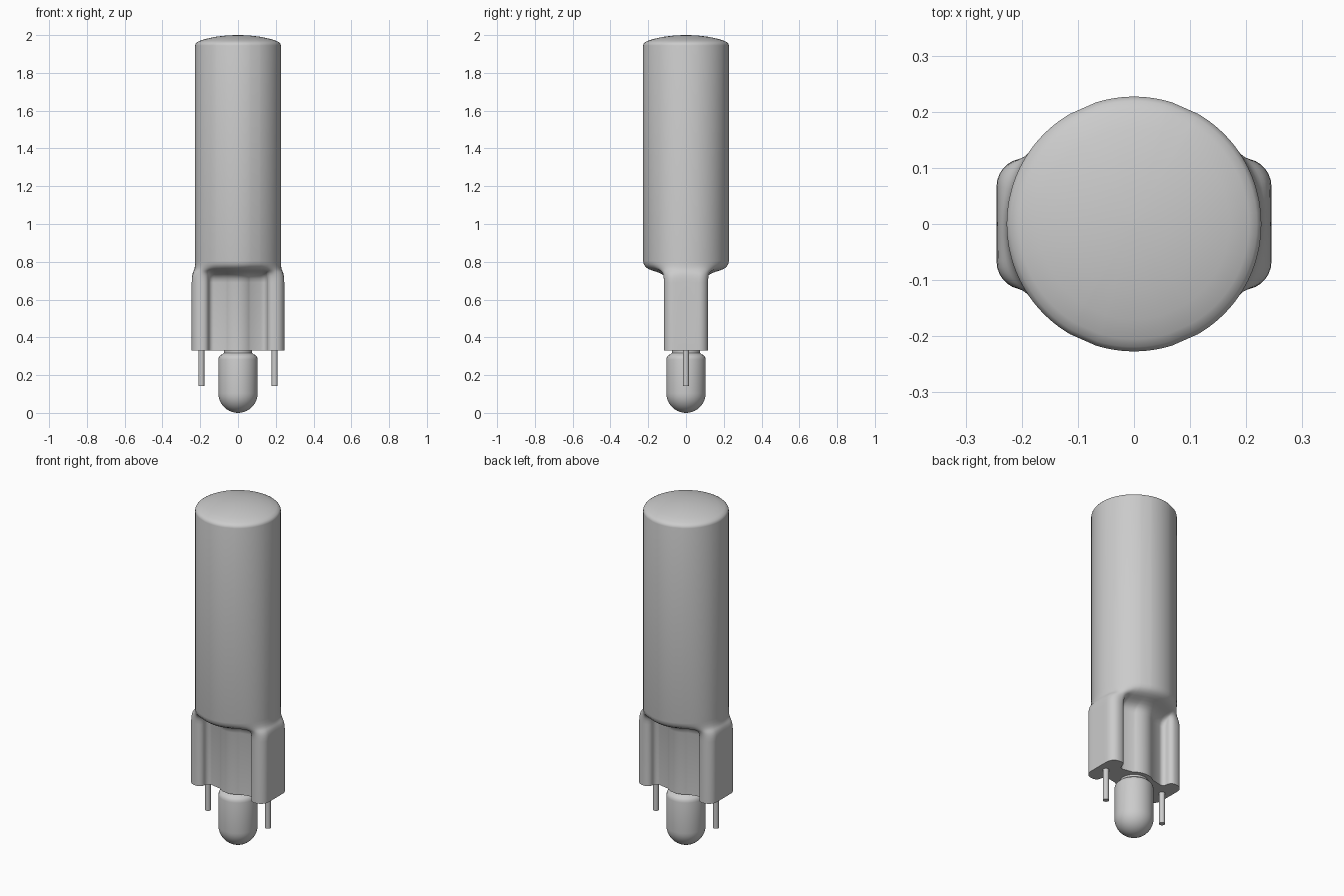
import bpy, bmesh, math
from mathutils import Vector

if "Cube" in bpy.data.objects:
    bpy.data.objects.remove(bpy.data.objects["Cube"], do_unlink=True)

grey = bpy.data.materials.new("light grey")
grey.use_nodes = True
COLOUR = (0.6, 0.6, 0.6, 1)
grey.diffuse_color = COLOUR
grey.node_tree.nodes["Principled BSDF"].inputs["Base Color"].default_value = COLOUR


def loft(name, rings, angle=40):
    """Skin a stack of closed rings and cap both ends."""
    bm = bmesh.new()
    loops = [[bm.verts.new(p) for p in ring] for ring in rings]
    n = len(loops[0])
    for a, b in zip(loops, loops[1:]):
        for i in range(n):
            j = (i + 1) % n
            bm.faces.new((a[i], a[j], b[j], b[i]))
    bm.faces.new(loops[0][::-1])
    bm.faces.new(loops[-1])
    bmesh.ops.recalc_face_normals(bm, faces=bm.faces)
    mesh = bpy.data.meshes.new(name)
    bm.to_mesh(mesh)
    bm.free()
    ob = bpy.data.objects.new(name, mesh)
    bpy.context.collection.objects.link(ob)
    mesh.materials.append(grey)
    bpy.ops.object.select_all(action="DESELECT")
    ob.select_set(True)
    bpy.context.view_layer.objects.active = ob
    bpy.ops.object.shade_smooth_by_angle(angle=math.radians(angle))
    return ob


def lathe(name, profile, x=0, n=48):
    """Round part from (radius, z) pairs."""
    turn = [2 * math.pi * i / n for i in range(n)]
    return loft(name, [[(x + r * math.cos(t), r * math.sin(t), z) for t in turn]
                       for r, z in profile])


def arc(cx, cy, r, a0, a1, n):
    return [Vector((cx + r * math.cos(math.radians(a0 + (a1 - a0) * i / n)),
                    cy + r * math.sin(math.radians(a0 + (a1 - a0) * i / n))))
            for i in range(n + 1)]


# Base cross-section: two rounded end blocks, grooves and a round middle
quarter = [Vector((0.245, y)) for y in (0, 0.022, 0.045)]
quarter += arc(0.195, 0.067, 0.05, 0, 90, 7)
quarter += arc(0.185, 0.087, 0.03, 90, 180, 6)
quarter += arc(0.130, 0.087, 0.025, -15, -115, 5)
quarter += arc(0, 0, 0.1, 48, 90, 6)

# Matching points on the round body, spaced by distance along the outline
R = 0.227
dist = [0]
for a, b in zip(quarter, quarter[1:]):
    dist.append(dist[-1] + (b - a).length)
circle = [Vector((R * math.cos(d / dist[-1] * math.pi / 2),
                  R * math.sin(d / dist[-1] * math.pi / 2))) for d in dist]


def mirror_quarter(q):
    half = q + [Vector((-p.x, p.y)) for p in q[-2::-1]]
    return half + [Vector((p.x, -p.y)) for p in half[-2:0:-1]]


outline, circle = mirror_quarter(quarter), mirror_quarter(circle)

# Body: the base flows into the cylinder, which ends in a shallow dome
blend = [(0.33, 0), (0.69, 0), (0.71, 0.04), (0.725, 0.12), (0.737, 0.25),
         (0.746, 0.42), (0.753, 0.6), (0.761, 0.77), (0.772, 0.89),
         (0.786, 0.97), (0.805, 1), (1.945, 1)]
rings = [[(*o.lerp(c, t), z) for o, c in zip(outline, circle)] for z, t in blend]
dome = [(0.225, 1.953), (0.219, 1.961), (0.205, 1.969), (0.17, 1.98),
        (0.12, 1.991), (0.06, 1.998), (0.01, 2.0)]
rings += [[(c.x * r / R, c.y * r / R, z) for c in circle] for r, z in dome]
loft("body", rings, 50)

# Bulb with a round tip and a narrow neck
tip = [(0.104 * math.sin(a), 0.104 - 0.104 * math.cos(a))
       for a in [math.pi / 2 * (i + 0.1) / 10.1 for i in range(11)]]
lathe("bulb", tip + [(0.104, 0.283), (0.101, 0.296), (0.093, 0.306),
                     (0.082, 0.311), (0.075, 0.318), (0.075, 0.335)])

# Contact pins
for side, x in (("left", 0.194), ("right", -0.194)):
    lathe(side + "_pin", [(0.016, 0.143), (0.016, 0.34)], x, 20)
